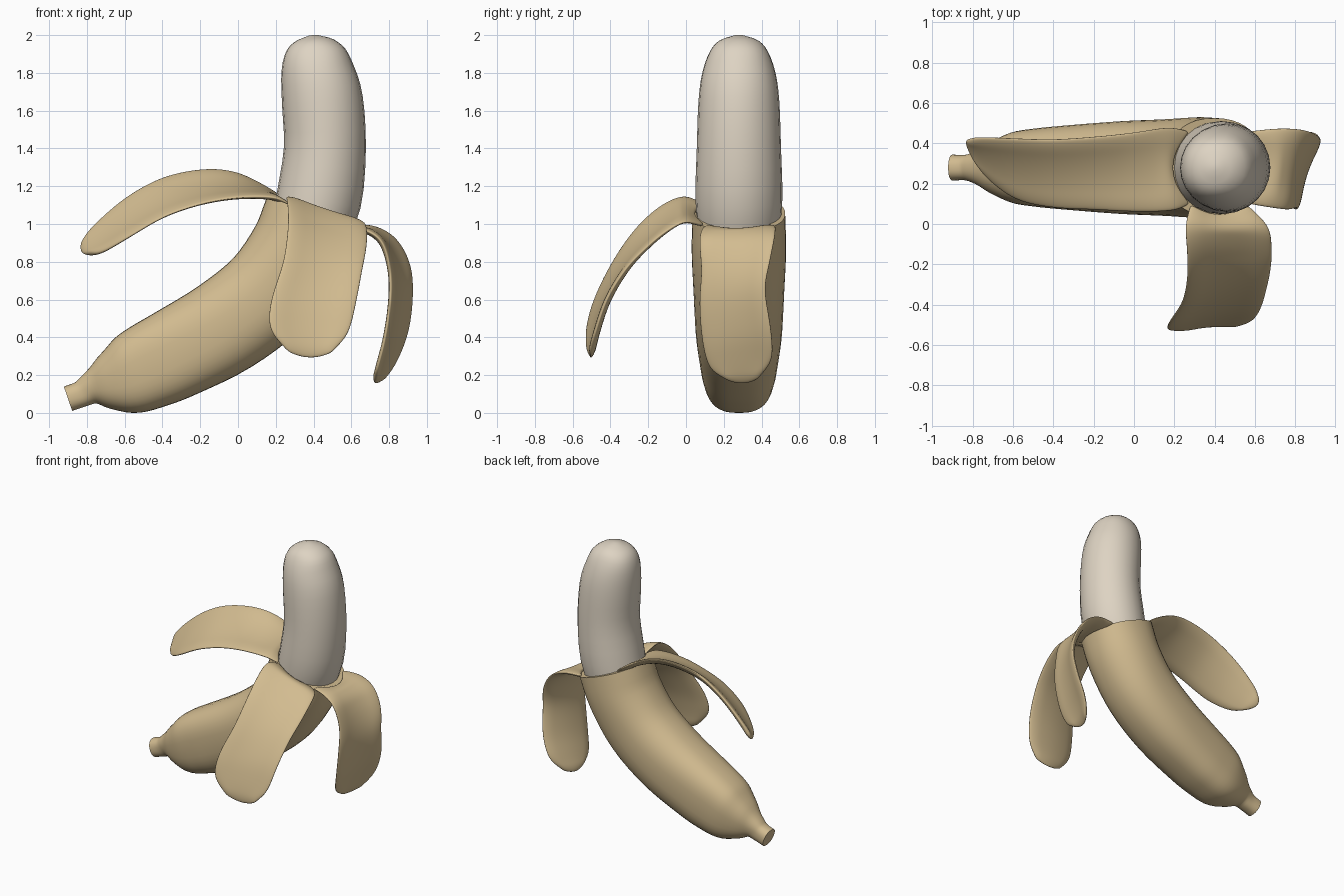
import bpy
import bmesh
import math
from mathutils import Vector

cube = bpy.data.objects.get("Cube")
if cube:
    bpy.data.objects.remove(cube, do_unlink=True)

CENTRE_Y = 0.28


def material(name, colour):
    mat = bpy.data.materials.new(name)
    mat.use_nodes = True
    mat.diffuse_color = (*colour, 1)
    mat.node_tree.nodes["Principled BSDF"].inputs["Base Color"].default_value = (*colour, 1)
    return mat


peel_tan = material("peel tan", (0.645, 0.50, 0.28))
flesh_cream = material("flesh cream", (0.73, 0.655, 0.545))


def spline(points, steps):
    """Sample a smooth curve that passes through all the points."""
    pts = [Vector(p) for p in points]
    pts = [2 * pts[0] - pts[1]] + pts + [2 * pts[-1] - pts[-2]]
    samples = []
    for a, b, c, d in zip(pts, pts[1:], pts[2:], pts[3:]):
        for i in range(steps):
            t = i / steps
            samples.append(0.5 * (2 * b + (c - a) * t + (2 * a - 5 * b + 4 * c - d) * t ** 2
                                  + (3 * b - a - 3 * c + d) * t ** 3))
    return samples + [pts[-2]]


def finish(name, bm, mat):
    bmesh.ops.recalc_face_normals(bm, faces=bm.faces)
    mesh = bpy.data.meshes.new(name)
    bm.to_mesh(mesh)
    bm.free()
    mesh.materials.append(mat)
    obj = bpy.data.objects.new(name, mesh)
    bpy.context.collection.objects.link(obj)
    bpy.ops.object.select_all(action="DESELECT")
    obj.select_set(True)
    bpy.context.view_layer.objects.active = obj
    return obj


def rounded(value, power):
    return math.copysign(abs(value) ** power, value)


def tube(name, stations, mat, sides, steps):
    """Sweep sections along stations of (x, z, radius, half width)."""
    path = spline(stations, steps)
    bm = bmesh.new()
    rings = []
    for i, p in enumerate(path):
        step = path[min(i + 1, len(path) - 1)] - path[max(i - 1, 0)]
        along = Vector((step.x, 0, step.y)).normalized()
        side = Vector((along.z, 0, -along.x))
        # Narrower sections are also squarer
        power = min(1, p.w / p.z) ** 2
        ring = []
        for k in range(sides):
            a = math.tau * k / sides
            offset = side * p.z * rounded(math.cos(a), power)
            offset.y = p.w * rounded(math.sin(a), power)
            ring.append(bm.verts.new(Vector((p.x, CENTRE_Y, p.y)) + offset))
        rings.append(ring)
    for low, high in zip(rings, rings[1:]):
        for k in range(sides):
            n = (k + 1) % sides
            bm.faces.new((low[k], low[n], high[n], high[k]))
    bm.faces.new(rings[0])
    bm.faces.new(rings[-1])
    finish(name, bm, mat)
    bpy.ops.object.shade_smooth_by_angle(angle=math.radians(50))


def flap(name, edge_a, edge_b, root_bulge, across=8):
    """Loft a curling strip of peel between its two long edges."""
    out = Vector(root_bulge)
    inward = Vector((-out.x, -out.y, -out.length))
    side_a, side_b = spline(edge_a, 3), spline(edge_b, 3)
    last = len(side_a) - 1
    bm = bmesh.new()
    rows = []
    for i, (a, b) in enumerate(zip(side_a, side_b)):
        t = i / last
        lo, hi = max(i - 1, 0), min(i + 1, last)
        along = (side_a[hi] + side_b[hi] - side_a[lo] - side_b[lo]).normalized()
        normal = (b - a).cross(along).normalized()
        if normal.dot(inward) < 0:
            normal.negate()
        # Follow the round rim at the root, then cup gently toward the skin side
        bulge = out * max(0, 1 - 5 * t) + normal * 0.06 * (b - a).length * min(1, 3 * t)
        # Round off the free end
        bulge += along * 0.03 * max(0, t - 0.85) / 0.15
        rows.append([bm.verts.new(a.lerp(b, k / across) + bulge * 4 * k * (across - k) / across ** 2)
                     for k in range(across + 1)])
    for low, high in zip(rows, rows[1:]):
        for k in range(across):
            bm.faces.new((low[k], low[k + 1], high[k + 1], high[k]))
    obj = finish(name, bm, peel_tan)
    bpy.ops.object.shade_smooth()
    # Thin the rim of the strip
    group = obj.vertex_groups.new(name="thickness")
    for i in range(len(obj.data.vertices)):
        row, column = divmod(i, across + 1)
        on_edge = column in (0, across) or row == last
        group.add([i], 0.4 if on_edge else 1, "REPLACE")
    thick = obj.modifiers.new("thickness", "SOLIDIFY")
    thick.thickness = 0.036
    thick.offset = 0
    thick.vertex_group = group.name
    soft = obj.modifiers.new("soft edges", "SUBSURF")
    soft.levels = soft.render_levels = 2


# Closed lower peel with its stem, widening toward the open rim
tube("peel_body", [
    (-0.90, 0.075, 0.068, 0.064), (-0.83, 0.10, 0.07, 0.064), (-0.775, 0.13, 0.09, 0.085),
    (-0.70, 0.155, 0.145, 0.13), (-0.59, 0.192, 0.205, 0.175), (-0.47, 0.248, 0.23, 0.195),
    (-0.32, 0.32, 0.243, 0.21), (-0.065, 0.46, 0.256, 0.23), (0.163, 0.64, 0.26, 0.24),
    (0.32, 0.86, 0.262, 0.25), (0.40, 1.055, 0.262, 0.245)], peel_tan, 40, 4)

# Exposed fruit
tube("fruit_flesh", [
    (0.36, 0.90, 0.20, 0.21), (0.428, 1.13, 0.225, 0.23), (0.46, 1.4, 0.217, 0.223),
    (0.447, 1.65, 0.215, 0.214), (0.422, 1.8, 0.196, 0.194), (0.407, 1.91, 0.162, 0.155),
    (0.402, 1.97, 0.105, 0.105), (0.40, 2.0, 0.02, 0.02)], flesh_cream, 24, 3)

# Flap lifted out over the stem
flap("right_flap",
     [(0.28, 0.10, 1.10), (0.19, 0.065, 1.14), (0, 0.06, 1.14), (-0.2, 0.07, 1.105),
      (-0.4, 0.08, 1.035), (-0.58, 0.12, 0.93), (-0.72, 0.22, 0.85), (-0.795, 0.32, 0.84)],
     [(0.28, 0.46, 1.10), (0.17, 0.48, 1.18), (0, 0.455, 1.27), (-0.18, 0.435, 1.29),
      (-0.4, 0.42, 1.245), (-0.6, 0.425, 1.135), (-0.77, 0.43, 0.985), (-0.83, 0.415, 0.90)],
     (-0.095, 0, 0.035))

# Flap hanging down in front
flap("front_flap",
     [(0.28, 0.10, 1.10), (0.255, -0.01, 1.145), (0.262, -0.14, 1.09), (0.262, -0.27, 0.97),
      (0.237, -0.39, 0.795), (0.175, -0.485, 0.6), (0.17, -0.525, 0.445), (0.265, -0.52, 0.325)],
     [(0.56, 0.10, 0.99), (0.665, -0.01, 1.01), (0.685, -0.12, 0.95), (0.68, -0.22, 0.865),
      (0.66, -0.32, 0.76), (0.63, -0.42, 0.6), (0.585, -0.48, 0.425), (0.495, -0.51, 0.32)],
     (0, -0.055, 0))

# Flap hanging down on the outer side
flap("left_flap",
     [(0.56, 0.10, 0.99), (0.68, 0.08, 0.965), (0.765, 0.07, 0.9), (0.805, 0.08, 0.75),
      (0.805, 0.07, 0.58), (0.775, 0.085, 0.38), (0.74, 0.125, 0.24), (0.73, 0.215, 0.175)],
     [(0.56, 0.46, 0.99), (0.71, 0.475, 0.985), (0.83, 0.47, 0.925), (0.905, 0.445, 0.8),
      (0.925, 0.42, 0.65), (0.905, 0.45, 0.45), (0.845, 0.455, 0.285), (0.775, 0.38, 0.18)],
     (0.09, 0, -0.03))
